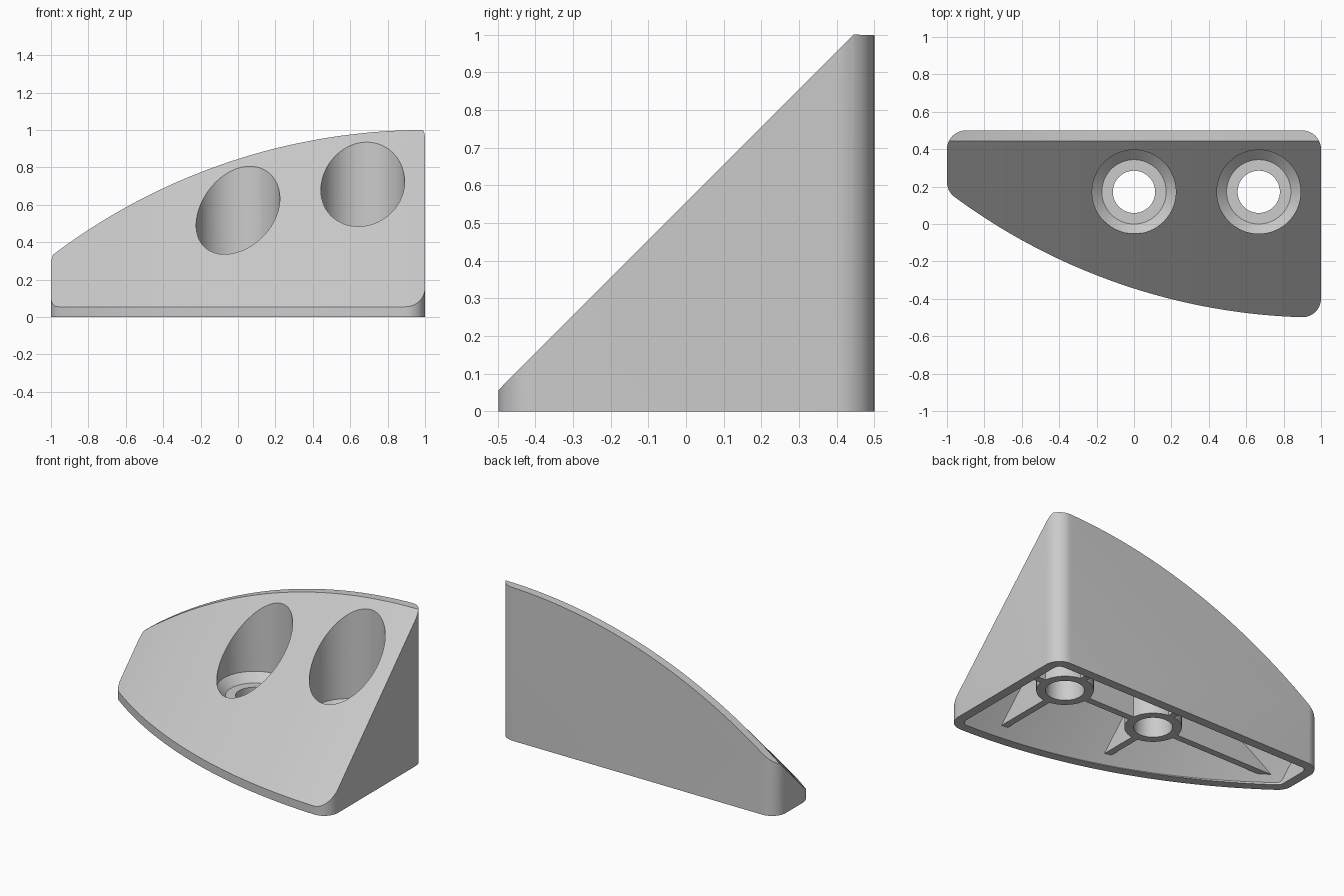
import bpy, bmesh, math

if "Cube" in bpy.data.objects:
    bpy.data.objects.remove(bpy.data.objects["Cube"])

R, CY = 3.3, 2.8          # big front arc, centred on (1, CY)
FILLET = 0.1
HOLES = [(0.0, 0.172), (0.667, 0.172)]

grey = bpy.data.materials.new("light_grey")
grey.diffuse_color = (0.6, 0.6, 0.6, 1)
grey.use_nodes = True
grey.node_tree.nodes["Principled BSDF"].inputs["Base Color"].default_value = grey.diffuse_color


def front_y(x):
    return CY - math.sqrt(R * R - (x - 1) ** 2)


def arc(cx, cy, r, a0, a1, n):
    return [(cx + r * math.cos(a0 + (a1 - a0) * i / n),
             cy + r * math.sin(a0 + (a1 - a0) * i / n)) for i in range(n + 1)]


def outline(d):
    """Rounded footprint, inset by d."""
    r = FILLET - d
    inner = R - FILLET
    yr = CY - math.sqrt(inner ** 2 - 0.1 ** 2)
    yl = CY - math.sqrt(inner ** 2 - 1.9 ** 2)
    ar = math.atan2(yr - CY, -0.1)
    al = math.atan2(yl - CY, -1.9)
    h = math.pi / 2
    return (arc(0.9, yr, r, ar, 0, 10) + arc(0.9, 0.4, r, 0, h, 10)
            + arc(-0.9, 0.4, r, h, 2 * h, 10)
            + arc(-0.9, yl, r, 2 * h, al + 4 * h, 8)
            + arc(1, CY, R - d, al, ar, 48)[1:-1])


def loft(name, rings):
    """Closed solid through equal-length rings of points."""
    bm = bmesh.new()
    vs = [[bm.verts.new(p) for p in ring] for ring in rings]
    n = len(vs[0])
    for a, b in zip(vs, vs[1:]):
        for i in range(n):
            j = (i + 1) % n
            bm.faces.new((a[i], a[j], b[j], b[i]))
    bm.faces.new(vs[0][::-1])
    bm.faces.new(vs[-1])
    bmesh.ops.recalc_face_normals(bm, faces=bm.faces)
    me = bpy.data.meshes.new(name)
    bm.to_mesh(me)
    bm.free()
    me.materials.append(grey)
    ob = bpy.data.objects.new(name, me)
    bpy.context.collection.objects.link(ob)
    return ob


def prism(name, pts, z0, z1):
    return loft(name, [[(x, y, z) for x, y in pts] for z in (z0, z1)])


def box(name, x0, x1, y0, y1, z0, z1):
    return prism(name, [(x0, y0), (x1, y0), (x1, y1), (x0, y1)], z0, z1)


def turned(name, c, profile):
    return loft(name, [[(x, y, z) for x, y in arc(c[0], c[1], r, 0, 2 * math.pi, 64)[:-1]]
                       for r, z in profile])


def wedge(name, drop):
    """Front arc swept up at 45 degrees, with a flat strip along the back."""
    rings = []
    for i in range(53):
        x = -1.08 + 2.16 * i / 52
        f = front_y(x)
        top = 0.5 - f - drop
        rings.append([(x, f - 0.255 + drop, -0.2), (x, 0.445, top),
                      (x, 0.7, top), (x, 0.7, -0.2)])
    return loft(name, rings)


def boolean(ob, tool, op):
    m = ob.modifiers.new("cut", 'BOOLEAN')
    m.operation, m.solver, m.object = op, 'EXACT', tool
    bpy.context.view_layer.objects.active = ob
    bpy.ops.object.modifier_apply(modifier=m.name)
    bpy.data.objects.remove(tool)


# outer body
body = prism("wedge_bracket", outline(0), 0, 1.3)
boolean(body, wedge("slope", 0), 'INTERSECT')

# hollow underside, leaving bosses and ribs standing
cavity = prism("cavity", outline(0.06), -0.1, 1.3)
boolean(cavity, wedge("inner_slope", 0.115), 'INTERSECT')
for c in HOLES:
    boolean(cavity, turned("boss", c, [(0.167, 0.05), (0.167, 0.22), (0.262, 0.29), (0.262, 1.4)]), 'DIFFERENCE')
    boolean(cavity, box("rib", c[0] - 0.022, c[0] + 0.022, -0.7, 0.7, 0.05, 1.4), 'DIFFERENCE')
boolean(cavity, box("long_rib", -1.2, 1.2, 0.15, 0.194, 0.05, 1.4), 'DIFFERENCE')
boolean(body, cavity, 'DIFFERENCE')

# screw holes with countersink and wide bore
for c in HOLES:
    boolean(body, turned("screw_hole", c, [(0.113, -0.1), (0.113, 0.28), (0.172, 0.28),
                                           (0.224, 0.332), (0.224, 1.4)]), 'DIFFERENCE')

bpy.ops.object.select_all(action='DESELECT')
body.select_set(True)
bpy.context.view_layer.objects.active = body
bpy.ops.object.shade_smooth_by_angle(angle=math.radians(25))
